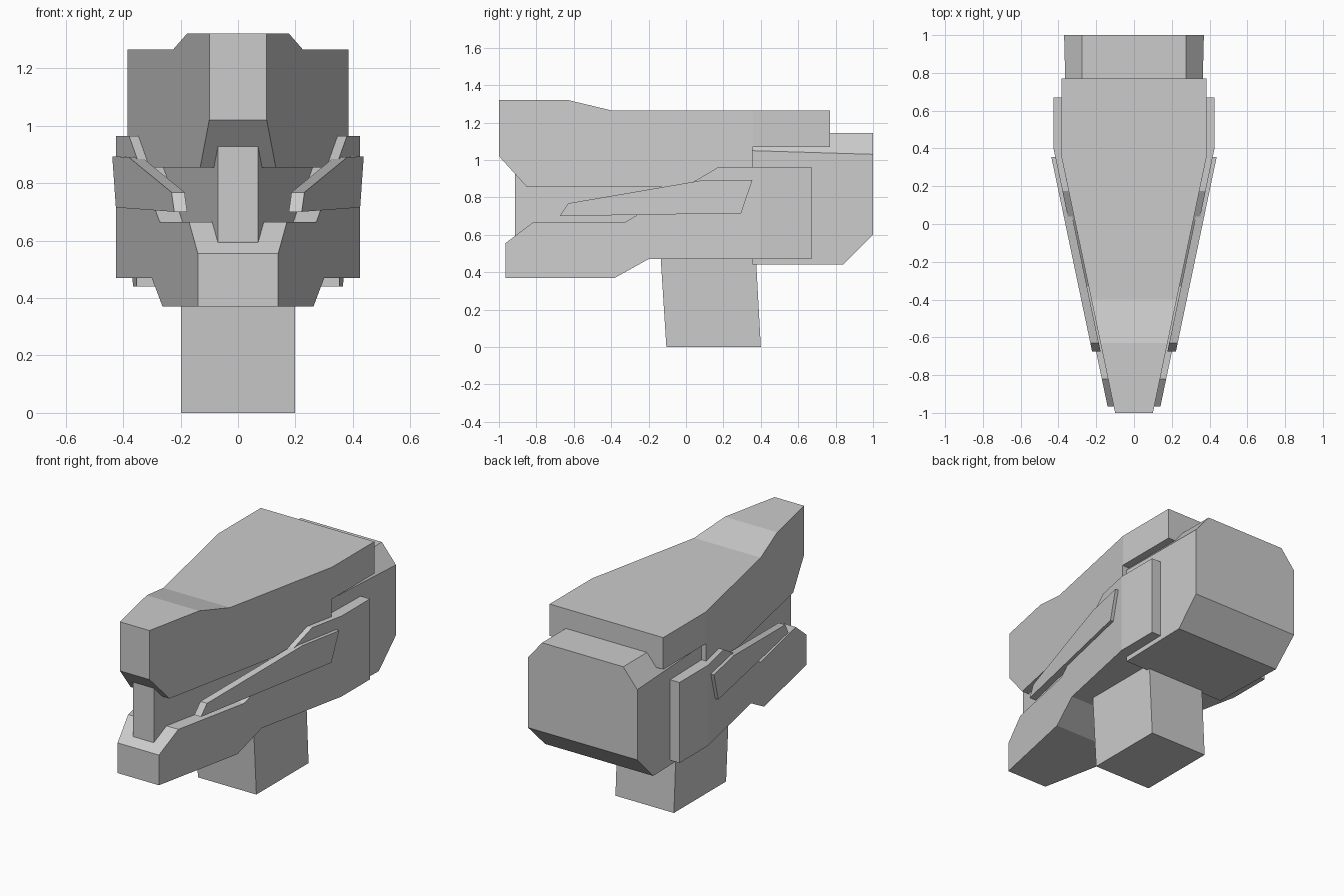
import bpy
import bmesh
from mathutils import Vector

old = bpy.data.objects.get("Cube")
if old:
    bpy.data.objects.remove(old, do_unlink=True)

grey = bpy.data.materials.new("light grey")
grey.use_nodes = True
COLOUR = (0.6, 0.6, 0.6, 1)
grey.diffuse_color = COLOUR
grey.node_tree.nodes["Principled BSDF"].inputs["Base Color"].default_value = COLOUR

TAPER = 0.2096  # how fast the body widens towards the back


def widening(front_y, front_width, limit):
    """Half width that grows from the nose and then stays constant."""
    return lambda y: min(front_width + TAPER * (y - front_y), limit)


def build(name, profile, outer, inner=None, breaks=(), cuts=()):
    """Side profile (y, z) swept across x between the inner and outer widths."""
    inner = inner or (lambda y: -outer(y))
    bm = bmesh.new()
    face = bm.faces.new([bm.verts.new((0, y, z)) for y, z in profile])
    side = bmesh.ops.extrude_face_region(bm, geom=[face])
    for v in side["geom"]:
        if isinstance(v, bmesh.types.BMVert):
            v.co.x = 1
    for y in breaks:
        bmesh.ops.bisect_plane(bm, geom=bm.verts[:] + bm.edges[:] + bm.faces[:],
                               plane_co=(0, y, 0), plane_no=(0, 1, 0))
    for v in bm.verts:
        y = v.co.y
        v.co.x = inner(y) + (outer(y) - inner(y)) * v.co.x
    for point, normal in cuts:
        cut = bmesh.ops.bisect_plane(bm, geom=bm.verts[:] + bm.edges[:] + bm.faces[:],
                                     plane_co=point, plane_no=normal, clear_outer=True)
        edges = [e for e in cut["geom_cut"] if isinstance(e, bmesh.types.BMEdge)]
        bmesh.ops.contextual_create(bm, geom=edges)
    bmesh.ops.recalc_face_normals(bm, faces=bm.faces[:])
    mesh = bpy.data.meshes.new(name)
    bm.to_mesh(mesh)
    bm.free()
    mesh.materials.append(grey)
    obj = bpy.data.objects.new(name, mesh)
    bpy.context.scene.collection.objects.link(obj)
    return obj


# Upper shell with a raised nose
build("upper_shell",
      [(-1, 1.02), (-0.85, 0.855), (0.355, 0.855), (0.355, 1.07), (0.77, 1.07),
       (0.77, 1.265), (-0.4, 1.265), (-0.63, 1.32), (-1, 1.32)],
      widening(-1, 0.1, 0.385), breaks=[0.36])

# Lower shell with rising cheeks
lower_width = widening(-0.965, 0.14, 0.425)
build("lower_shell",
      [(-0.965, 0.37), (-0.38, 0.37), (-0.2, 0.47), (0.67, 0.47), (0.67, 0.963),
       (0.175, 0.963), (-0.33, 0.665), (-0.82, 0.665), (-0.965, 0.555)],
      lower_width, breaks=[0.395])

# Recessed core between the shells
build("core", [(-0.915, 0.5), (0.36, 0.5), (0.36, 1), (-0.915, 1)],
      widening(-0.915, 0.07, 0.34))

# Rear block with chamfered top edges
rise, run = 0.115, 0.095
build("rear_block",
      [(0.355, 0.44), (0.84, 0.44), (1, 0.6), (1, 1.145), (0.355, 1.145)],
      lambda y: 0.37 - 0.025 * (1 - y),
      cuts=[((s * 0.275, 0, 1.145), Vector((s * rise, 0, run)).normalized())
            for s in (1, -1)])

# Grip
build("grip", [(-0.105, 0), (0.4, 0), (0.37, 0.55), (-0.14, 0.55)], lambda y: 0.198)

# Slanted side plates
for label, s in (("left", 1), ("right", -1)):
    build(label + "_side_plate",
          [(-0.675, 0.7), (0.295, 0.715), (0.355, 0.893), (0.08, 0.89), (-0.63, 0.768)],
          lambda y, s=s: s * (0.225 + TAPER * (y + 0.66)),
          lambda y, s=s: s * (0.18 + TAPER * (y + 0.66)))
